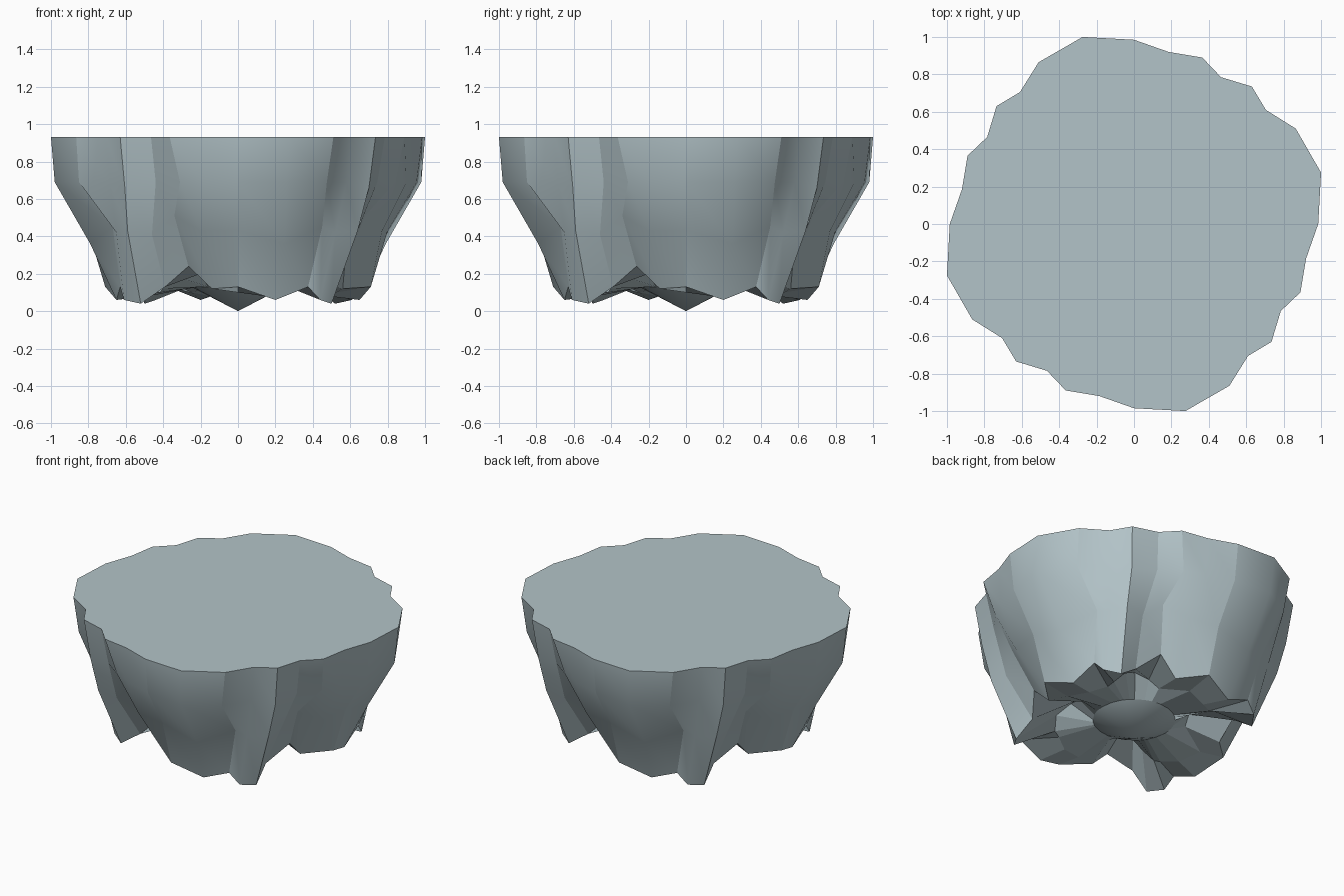
import bpy, bmesh
from mathutils import Vector, Matrix
from math import pi

if "Cube" in bpy.data.objects:
    bpy.data.objects.remove(bpy.data.objects["Cube"])

TOP = 0.93
# Columns of one quarter: flat top rim, upper wall, lower wall, bottom lip
QUARTER = [
    [(0, -.985, TOP), (0, -.955, .69), (0, -.80, .43), (0, -.71, .13)],
    [(.275, -1, TOP), (.26, -.98, .69), (.25, -.79, .36), (.20, -.65, .06)],
    [(.51, -.865, TOP), (.475, -.85, .69), (.45, -.67, .45), (.375, -.63, .13)],
    [(.61, -.705, TOP), (.58, -.685, .69), (.52, -.65, .42), (.44, -.61, .06)],
    [(.735, -.63, TOP), (.70, -.605, .66), (.64, -.59, .43), (.50, -.52, .04)],
    [(.785, -.465, TOP), (.745, -.44, .69), (.63, -.46, .41), (.48, -.39, .13)],
    [(.89, -.365, TOP), (.84, -.31, .69), (.68, -.34, .51), (.57, -.265, .24)],
    [(.92, -.185, TOP), (.90, -.19, .69), (.77, -.20, .43), (.56, -.14, .12)],
]
SHARP = (0, 2, 4, 5, 6)   # columns that form hard creases
# Underside ridge: scale of lip radius and height per column
RIDGE = [(.74, .10), (.74, .08), (.66, .10), (.66, .12),
         (.66, .19), (.62, .24), (.55, .22), (.60, .17)]

bm = bmesh.new()
columns = []
for q in range(4):
    turn = Matrix.Rotation(q * pi / 2, 3, 'Z')
    for col, (s, z) in zip(QUARTER, RIDGE):
        x, y, _ = col[-1]
        core = Vector((x, y, 0)).normalized() * 0.25
        pts = col + [(x * s, y * s, z), (core.x, core.y, 0.13)]
        columns.append([bm.verts.new(turn @ Vector(p)) for p in pts])

# Flat top, craggy wall and underside closing on the lowest point
tip = bm.verts.new((0, 0, 0))
bm.faces.new([c[0] for c in columns])
for i, a in enumerate(columns):
    b = columns[(i + 1) % len(columns)]
    for k in range(5):
        f = bm.faces.new((a[k], a[k + 1], b[k + 1], b[k]))
        f.smooth = k < 3
    bm.faces.new((a[5], tip, b[5])).smooth = True
bmesh.ops.recalc_face_normals(bm, faces=bm.faces)

# Hard creases down the wall and around the rim and lip
for i, a in enumerate(columns):
    b = columns[(i + 1) % len(columns)]
    for k in (0, 3, 4, 5):
        bm.edges.get((a[k], b[k])).smooth = False
    if i % 8 in SHARP:
        for k in range(3):
            bm.edges.get((a[k], a[k + 1])).smooth = False

mesh = bpy.data.meshes.new("rock_base")
bm.to_mesh(mesh)
bm.free()
stone = bpy.data.materials.new("slate_stone")
stone.diffuse_color = (.45, .55, .58, 1)
stone.use_nodes = True
stone.node_tree.nodes["Principled BSDF"].inputs["Base Color"].default_value = stone.diffuse_color
mesh.materials.append(stone)
rock = bpy.data.objects.new("rock_base", mesh)
bpy.context.collection.objects.link(rock)
